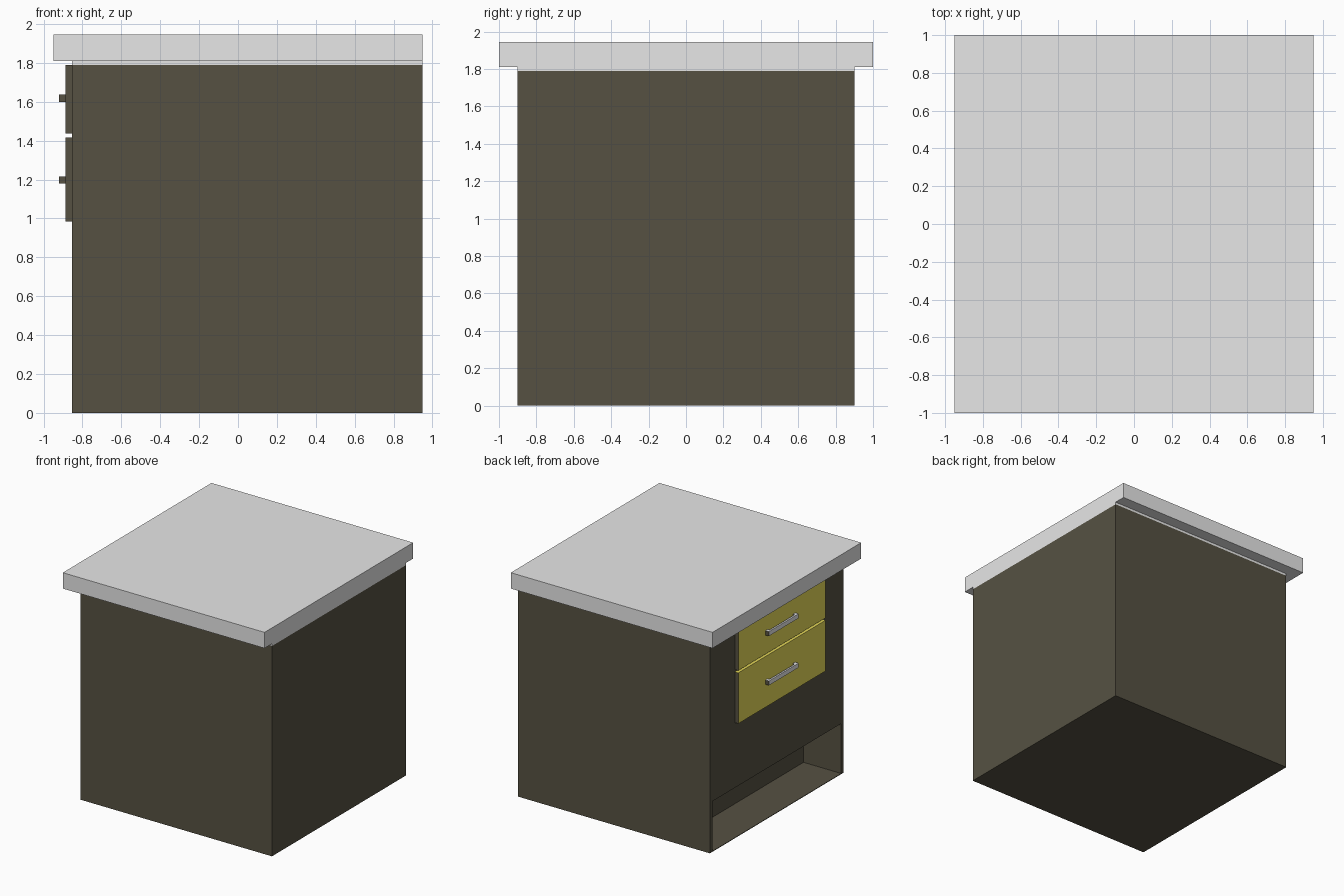
import bpy
import bmesh
from mathutils import Vector

cube = bpy.data.objects.get("Cube")
if cube:
    bpy.data.objects.remove(cube, do_unlink=True)


def material(name, rgb):
    mat = bpy.data.materials.new(name)
    mat.use_nodes = True
    colour = (*rgb, 1)
    mat.diffuse_color = colour
    mat.node_tree.nodes["Principled BSDF"].inputs["Base Color"].default_value = colour
    return mat


BROWN = material("dark brown", (0.093, 0.083, 0.055))
GREY = material("light grey", (0.8, 0.8, 0.8))
YELLOW = material("mustard yellow", (0.8, 0.7, 0.1))


def finish(name, bm, mats):
    # A second material goes on the faces that point along y
    bmesh.ops.recalc_face_normals(bm, faces=bm.faces)
    if len(mats) > 1:
        for face in bm.faces:
            face.material_index = int(abs(face.normal.y) > 0.9)
    mesh = bpy.data.meshes.new(name)
    bm.to_mesh(mesh)
    bm.free()
    for mat in mats:
        mesh.materials.append(mat)
    obj = bpy.data.objects.new(name, mesh)
    bpy.context.collection.objects.link(obj)
    return obj


def add_box(bm, x, y, z):
    lo, hi = Vector((x[0], y[0], z[0])), Vector((x[1], y[1], z[1]))
    verts = bmesh.ops.create_cube(bm, size=1)["verts"]
    for v in verts:
        v.co = (lo + hi) / 2 + v.co * (hi - lo)


def box(name, x, y, z, *mats):
    bm = bmesh.new()
    add_box(bm, x, y, z)
    return finish(name, bm, mats)


FRONT, BACK = -0.855, 0.95
HALF, INNER, HEIGHT = 0.9, 0.867, 1.79

# Cabinet core: profile with a low open recess, extruded between the side panels
profile = [(FRONT, 0), (BACK, 0), (BACK, HEIGHT), (FRONT, HEIGHT),
           (FRONT, 0.43), (-0.5, 0.43), (-0.5, 0.005), (FRONT, 0.005)]
bm = bmesh.new()
face = bm.faces.new([bm.verts.new((x, -INNER, z)) for x, z in profile])
result = bmesh.ops.extrude_face_region(bm, geom=[face])
moved = [v for v in result["geom"] if isinstance(v, bmesh.types.BMVert)]
bmesh.ops.translate(bm, verts=moved, vec=(0, 2 * INNER, 0))
finish("cabinet_core", bm, [BROWN])

# Side panels
box("side_panel_front", (FRONT, BACK), (-HALF, -INNER), (0, HEIGHT), BROWN)
box("side_panel_back", (FRONT, BACK), (INNER, HALF), (0, HEIGHT), BROWN)

# Worktop and the thin strip under it
box("worktop_strip", (FRONT, BACK), (-HALF, HALF), (HEIGHT, 1.81), GREY)
box("worktop", (-0.95, 0.95), (-1, 1), (1.81, 1.945), GREY)

# Drawer fronts with bracket handles
for label, z, grip in (("upper", (1.437, 1.79), 1.618),
                       ("lower", (0.985, 1.417), 1.198)):
    box(label + "_drawer", (-0.888, FRONT), (-0.61, 0.565), z, YELLOW, BROWN)
    bm = bmesh.new()
    height = (grip - 0.019, grip + 0.019)
    add_box(bm, (-0.92, -0.905), (-0.17, 0.17), height)
    for side in (-1, 1):
        ends = sorted((side * 0.17, side * 0.2))
        add_box(bm, (-0.92, -0.888), ends, height)
    finish(label + "_handle", bm, [GREY, BROWN])
